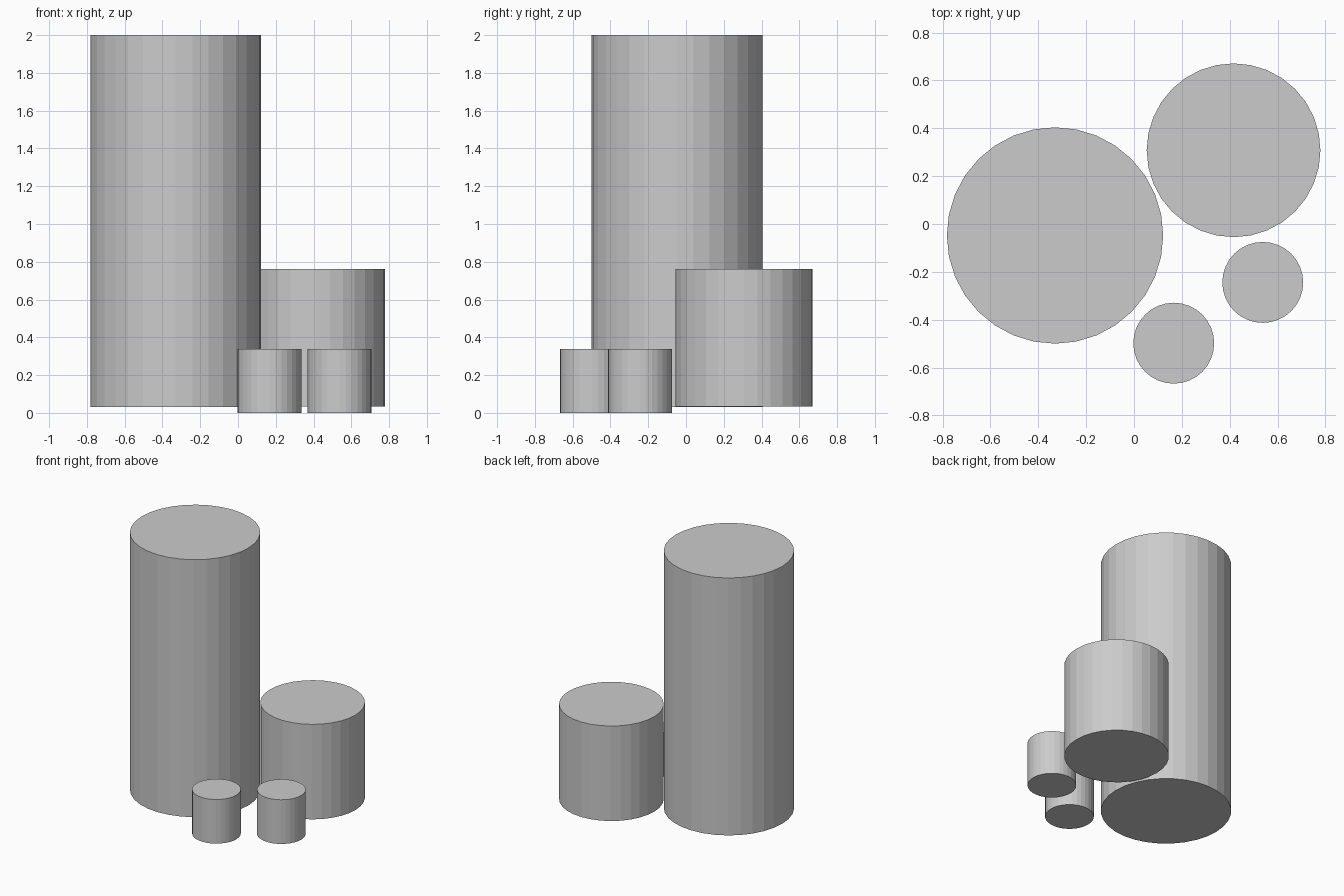
import bpy

# Remove the default cube only
cube = bpy.data.objects.get("Cube")
if cube:
    bpy.data.objects.remove(cube, do_unlink=True)

# Single plain grey
grey = bpy.data.materials.new("plain_grey")
grey.use_nodes = True
colour = (0.6, 0.6, 0.6, 1.0)
grey.diffuse_color = colour
shader = next(n for n in grey.node_tree.nodes if n.type == 'BSDF_PRINCIPLED')
shader.inputs["Base Color"].default_value = colour


def column(name, x, y, radius, bottom, top):
    """Flat-shaded upright cylinder between two heights."""
    bpy.ops.mesh.primitive_cylinder_add(
        vertices=32, radius=radius, depth=top - bottom,
        location=(x, y, (bottom + top) / 2))
    obj = bpy.context.object
    obj.name = obj.data.name = name
    obj.data.materials.append(grey)
    return obj


# Tall and medium columns
column("tall_column", -0.33, -0.048, 0.452, 0.03, 2.0)
column("medium_column", 0.416, 0.308, 0.363, 0.035, 0.762)

# Matching pair of short columns
for name, x, y in (("short_column_front", 0.166, -0.498),
                   ("short_column_side", 0.538, -0.244)):
    column(name, x, y, 0.169, 0.0, 0.338)
